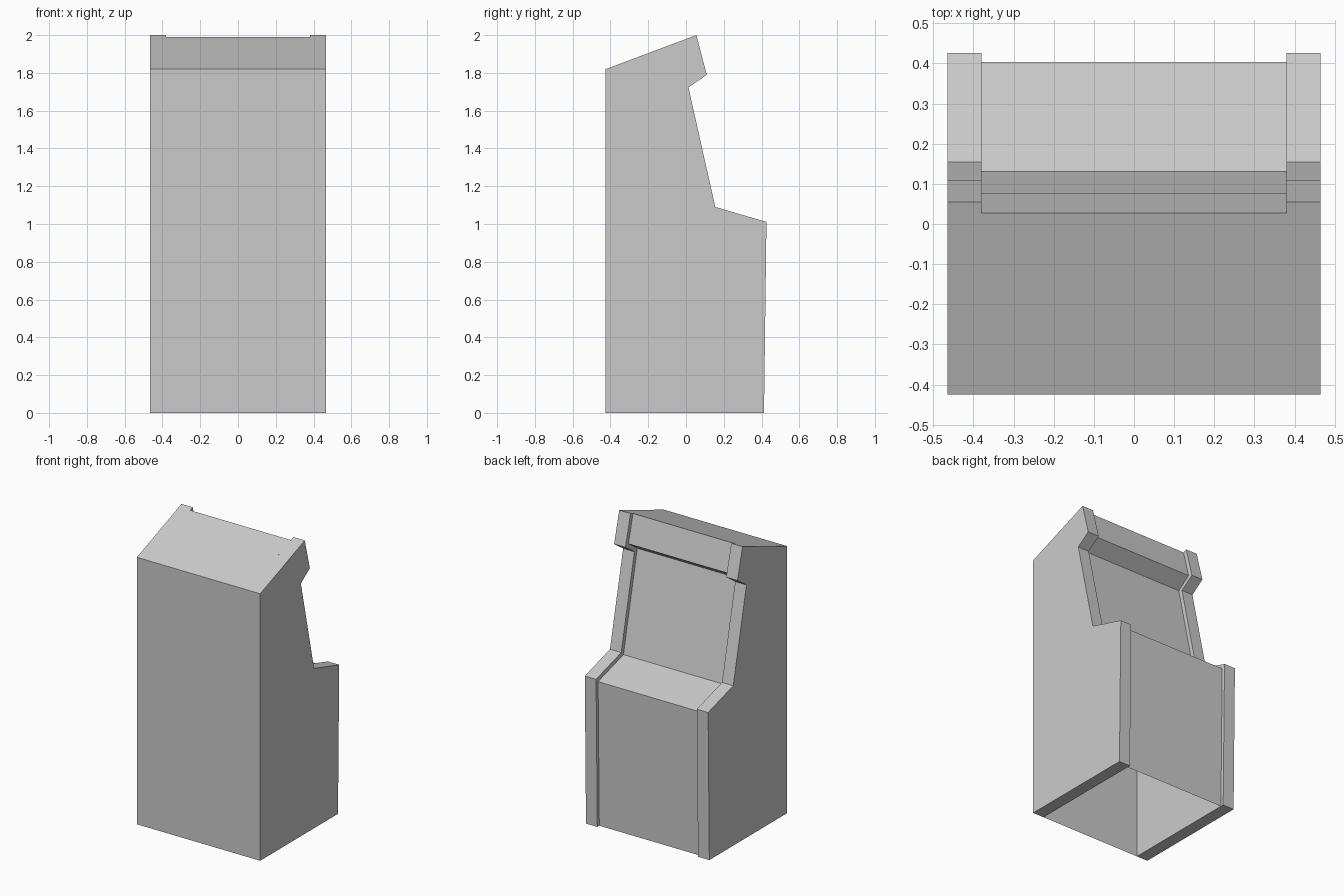
import bpy, bmesh

if "Cube" in bpy.data.objects:
    bpy.data.objects.remove(bpy.data.objects["Cube"])

# Cabinet outlines as (y, z), from the bottom rear round to the bottom front
SIDE = [(-0.425, 0), (-0.425, 1.82), (0.055, 2.0), (0.11, 1.79),
        (0.013, 1.723), (0.155, 1.09), (0.426, 1.011), (0.413, 0)]
BODY = [(-0.425, 0), (-0.425, 1.82), (0.028, 1.99), (0.077, 1.802),
        (-0.018, 1.735), (0.131, 1.067), (0.404, 0.987), (0.391, 0)]
INNER, OUTER = 0.38, 0.465


def extrude_profile(name, profile, x0, x1, solid):
    """Sweep a y-z outline along x, as a closed slab or as an open skin."""
    bm = bmesh.new()
    a = [bm.verts.new((x0, y, z)) for y, z in profile]
    b = [bm.verts.new((x1, y, z)) for y, z in profile]
    n = len(profile)
    for i in range(n if solid else n - 1):
        j = (i + 1) % n
        bm.faces.new((a[i], b[i], b[j], a[j]))
    if solid:
        bm.faces.new(a)
        bm.faces.new(b[::-1])
        bmesh.ops.recalc_face_normals(bm, faces=bm.faces)
    else:
        # the roof must face up
        bm.normal_update()
        bm.faces.ensure_lookup_table()
        if bm.faces[1].normal.z < 0:
            bmesh.ops.reverse_faces(bm, faces=bm.faces)
    mesh = bpy.data.meshes.new(name)
    bm.to_mesh(mesh)
    bm.free()
    obj = bpy.data.objects.new(name, mesh)
    bpy.context.collection.objects.link(obj)
    return obj


# Thick side panels, mirrored across x
panels = extrude_profile("side_panels", SIDE, INNER, OUTER, True)
panels.modifiers.new("mirror", 'MIRROR').use_axis[0] = True

# Recessed skin between them: back, roof, marquee, screen, control deck and
# front, open underneath
extrude_profile("cabinet_body", BODY, -INNER, INNER, False)
